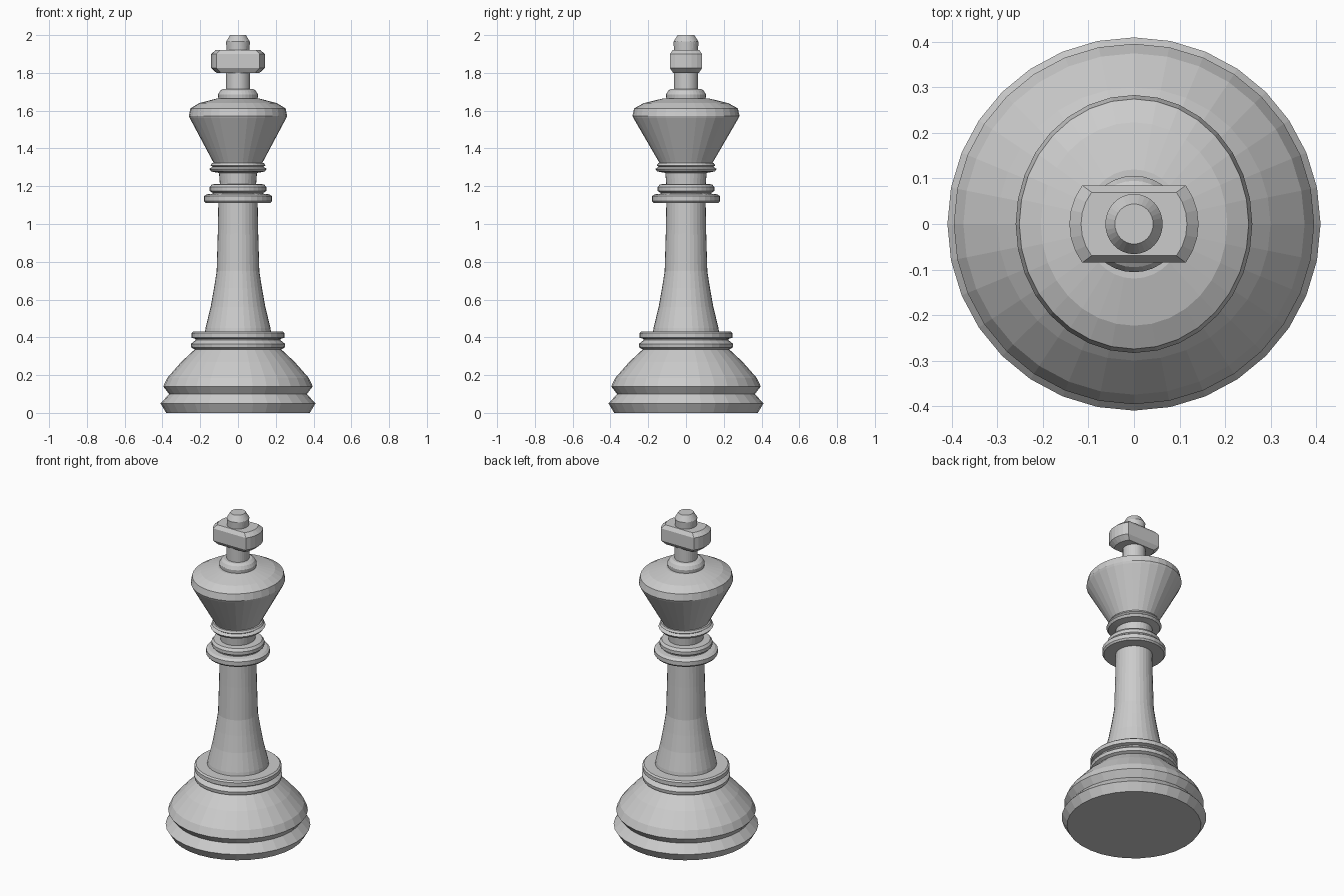
import bpy
import bmesh
from math import cos, sin, pi, asin

if "Cube" in bpy.data.objects:
    bpy.data.objects.remove(bpy.data.objects["Cube"])

SIDES = 32


def loft(name, rings):
    """Skin closed rings of points from bottom to top and cap both ends."""
    bm = bmesh.new()
    loops = [[bm.verts.new(p) for p in ring] for ring in rings]
    n = len(loops[0])
    for low, high in zip(loops, loops[1:]):
        for i in range(n):
            j = (i + 1) % n
            bm.faces.new((low[i], low[j], high[j], high[i]))
    bm.faces.new(loops[0][::-1])
    bm.faces.new(loops[-1])
    mesh = bpy.data.meshes.new(name)
    bm.to_mesh(mesh)
    bm.free()
    obj = bpy.data.objects.new(name, mesh)
    bpy.context.collection.objects.link(obj)
    return obj


def turned(name, profile, sy=1.0):
    """Lathe (radius, z) pairs; sy stretches the part front to back."""
    return loft(name, [[(r * cos(2 * pi * i / SIDES), r * sy * sin(2 * pi * i / SIDES), z)
                        for i in range(SIDES)] for r, z in profile])


# Wide foot with a V groove and sloping shoulder
turned("base", [(.38, 0), (.41, .05), (.365, .10), (.396, .14), (.375, .185),
                (.30, .27), (.225, .34)])

# Double ring on the foot
turned("base_rings", [(.225, .335), (.247, .345), (.25, .365), (.225, .385),
                      (.225, .392), (.247, .398), (.247, .422), (.238, .43)])

# Flared column
turned("column", [(.176, .42), (.172, .45), (.145, .56), (.127, .66), (.113, .75),
                  (.107, .95), (.104, 1.12)])

# Collar discs under the head
turned("lower_collar", [(.172, 1.112), (.18, 1.122), (.18, 1.147), (.165, 1.157), (.14, 1.16)])
turned("middle_collar", [(.135, 1.155), (.135, 1.165), (.15, 1.175), (.15, 1.195),
                         (.138, 1.21), (.10, 1.212)])

# Neck, thin ring and flared head, slightly deeper than wide
turned("neck", [(.095, 1.20), (.102, 1.29)], 1.09)
turned("neck_ring", [(.10, 1.27), (.142, 1.278), (.152, 1.292), (.135, 1.303),
                     (.145, 1.31), (.138, 1.322), (.12, 1.325)], 1.07)
turned("head", [(.125, 1.315), (.135, 1.335), (.255, 1.56), (.26, 1.572), (.252, 1.612),
                (.205, 1.64), (.11, 1.665)], 1.09)

# Finial: button, stem and knob
turned("finial_button", [(.103, 1.655), (.106, 1.685), (.095, 1.705), (.08, 1.715), (.06, 1.715)])
turned("finial_stem", [(.064, 1.71), (.064, 1.82)])
turned("finial_knob", [(.06, 1.91), (.063, 1.965), (.042, 2.0)], 1.05)

# Crossbar with rounded ends and chamfered top and bottom
a = asin(.085 / .142)
angles = [-a + 2 * a * i / 6 for i in range(7)]
outline = [(.142 * cos(t + side), .142 * sin(t + side)) for side in (0, pi) for t in angles]
loft("crossbar", [[(x * s, y * s, z) for x, y in outline]
                  for s, z in ((.8, 1.80), (1, 1.825), (1, 1.9), (.82, 1.922))])
